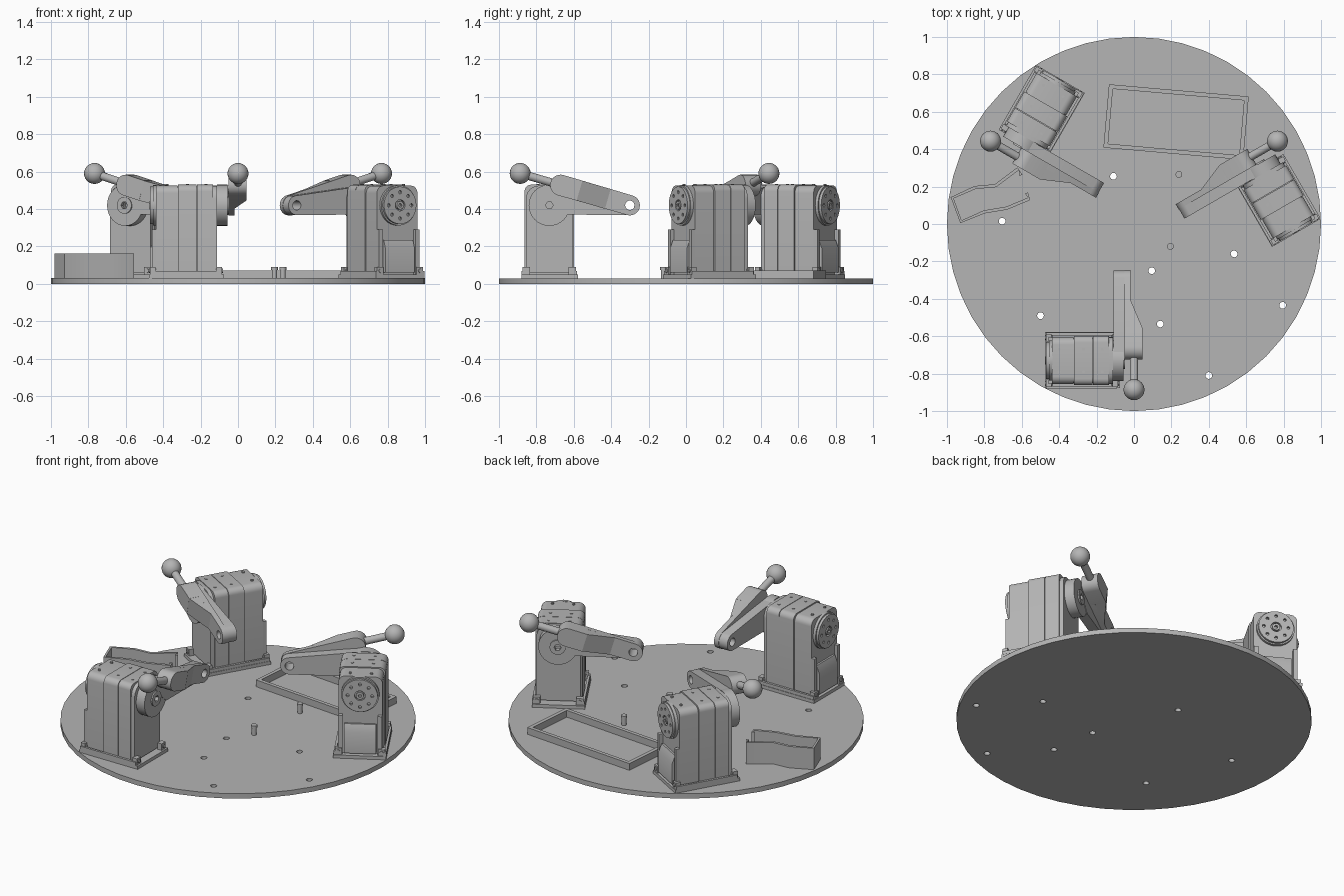
import bpy
import bmesh
from math import pi, cos, sin, radians
from mathutils import Matrix, Vector

if "Cube" in bpy.data.objects:
    bpy.data.objects.remove(bpy.data.objects["Cube"])

grey = bpy.data.materials.new("plain_grey")
grey.use_nodes = True
GREY = (0.46, 0.46, 0.46, 1)
grey.diffuse_color = GREY
grey.node_tree.nodes["Principled BSDF"].inputs["Base Color"].default_value = GREY


def frame(x_axis, y_axis, origin=(0, 0, 0)):
    x, y = Vector(x_axis), Vector(y_axis)
    m = Matrix((x, y, x.cross(y))).transposed().to_4x4()
    m.translation = origin
    return m


def add(name, mesh, matrix=Matrix(), smooth=True):
    mesh.materials.clear()
    mesh.materials.append(grey)
    if smooth:
        mesh.shade_smooth()
        mesh.set_sharp_from_angle(angle=radians(32))
    ob = bpy.data.objects.new(name, mesh)
    bpy.context.scene.collection.objects.link(ob)
    ob.matrix_world = matrix
    return ob


def plate(name, loops, low, high, matrix=Matrix()):
    """Filled outline, inner loops become holes, extruded from low to high."""
    curve = bpy.data.curves.new(name, "CURVE")
    curve.dimensions = "2D"
    curve.fill_mode = "BOTH"
    curve.extrude = (high - low) / 2
    for loop in loops:
        spline = curve.splines.new("POLY")
        spline.points.add(len(loop) - 1)
        for point, (x, y) in zip(spline.points, loop):
            point.co = (x, y, 0, 1)
        spline.use_cyclic_u = True
    temp = bpy.data.objects.new(name, curve)
    bpy.context.scene.collection.objects.link(temp)
    bpy.context.view_layer.update()
    mesh = bpy.data.meshes.new_from_object(temp)
    bpy.data.objects.remove(temp)
    mesh.transform(Matrix.Translation((0, 0, (low + high) / 2)))
    bm = bmesh.new()
    bm.from_mesh(mesh)
    bmesh.ops.remove_doubles(bm, verts=bm.verts, dist=1e-5)
    bmesh.ops.recalc_face_normals(bm, faces=bm.faces)
    bm.to_mesh(mesh)
    bm.free()
    return add(name, mesh, matrix)


def arc(cx, cy, r, start=0, end=360, n=24):
    full = end - start >= 360
    count = n if full else n + 1
    angles = [radians(start + (end - start) * i / n) for i in range(count)]
    return [(cx + r * cos(a), cy + r * sin(a)) for a in angles]


def rect(x0, x1, y0, y1):
    return [(x0, y0), (x1, y0), (x1, y1), (x0, y1)]


def ball(name, centre, r):
    bm = bmesh.new()
    bmesh.ops.create_uvsphere(bm, u_segments=24, v_segments=14, radius=r)
    mesh = bpy.data.meshes.new(name)
    bm.to_mesh(mesh)
    bm.free()
    return add(name, mesh, Matrix.Translation(centre))


# Round base with through holes
holes = [(-.11, .255), (-.705, .015), (.095, -.25), (.535, -.16),
         (.795, -.435), (.14, -.535), (.40, -.81), (-.5, -.49)]
base = [arc(0, 0, 1, n=48)] + [arc(x, y, .018, n=16) for x, y in holes]
plate("round_base", base, 0, .03)

# Two pegs, each with a collar
for i, (x, y) in enumerate([(.195, -.12), (.24, .265)]):
    plate(f"peg_{i}", [arc(x, y, .014, n=16)], .03, .09)
    plate(f"peg_collar_{i}", [arc(x, y, .018, n=16)], .075, .09)

# Low rectangular tray frame
tray = Matrix.Translation((.225, .545, 0)) @ Matrix.Rotation(radians(-5), 4, "Z")
plate("tray_frame", [rect(-.375, .375, -.17, .17), rect(-.352, .352, -.147, .147)],
      .03, .072, tray)

# Tall open holder: one bent strip of constant thickness
path = [(-.575, .165), (-.56, .135), (-.68, .085), (-.80, .065), (-.925, .012),
        (-.972, .14), (-.85, .195), (-.74, .205), (-.62, .295), (-.605, .26)]


def strip(points, width):
    left, right = [], []
    for i, p in enumerate(points):
        a, b = Vector(points[max(i - 1, 0)]), Vector(points[min(i + 1, len(points) - 1)])
        side = (b - a).normalized().orthogonal() * width / 2
        left.append(tuple(Vector(p) + side))
        right.append(tuple(Vector(p) - side))
    return left + right[::-1]


plate("open_holder", [strip(path, .017)], .03, .163)

# ---- One motor unit; profiles in the y-z plane extrude along x ----
SIDE = frame((0, 1, 0), (0, 0, 1))
PY, PZ = -.73, .42          # motor shaft
unit = []


def side_plate(name, loops, x0, x1):
    unit.append(plate(name, loops, x0, x1, SIDE))


def shell(w, top, r, bottom):
    return ([(PY - w, bottom), (PY + w, bottom)]
            + arc(PY + w - r, top - r, r, 0, 90, 6)
            + arc(PY - w + r, top - r, r, 90, 180, 6))


# Foot plate with raised rims and corner lugs
unit.append(plate("motor_foot", [rect(-.475, -.075, -.878, -.578)], .03, .05))
for s, label in ((-1, "outer"), (1, "inner")):
    y = PY + s * .142
    unit.append(plate(f"foot_rim_{label}", [rect(-.47, -.09, y - .007, y + .007)], .05, .07))
    for x, end in ((-.455, "rear"), (-.1, "front")):
        y = PY + s * .122
        unit.append(plate(f"lug_{end}_{label}", [rect(x - .015, x + .015, y - .02, y + .02)], .05, .09))
        side_plate(f"lug_screw_{end}_{label}", [arc(y, .07, .011, n=12)], x - .02, x + .02)

# Motor shell in sections separated by fine seams
side_plate("shell_rear", [shell(.125, .525, .04, .05)], -.438, -.323)
side_plate("shell_middle", [shell(.132, .53, .035, .05)], -.32, -.222)
side_plate("shell_front", [shell(.132, .53, .035, .05)], -.219, -.135)
side_plate("shell_face", [shell(.125, .525, .07, .06)], -.135, -.112)
side_plate("seam_core", [shell(.12, .52, .035, .05)], -.40, -.15)

# Rear idler disc with bolt circle, and stepped connector block below it
bolts = [arc(PY + .07 * cos(i * pi / 4), PZ + .07 * sin(i * pi / 4), .009, n=10) for i in range(8)]
side_plate("idler_rim", [arc(PY, PZ, .108, n=32)], -.455, -.435)
side_plate("idler_disc", [arc(PY, PZ, .1, n=32), arc(PY, PZ, .03)] + bolts, -.47, -.455)
side_plate("idler_screw", [arc(PY, PZ, .022, n=16), arc(PY, PZ, .01, n=6)], -.472, -.45)
unit.append(plate("connector_block", [[(-.43, .06), (-.468, .06), (-.468, .19), (-.45, .235), (-.43, .235)]],
                  PY - .09, PY + .09, frame((1, 0, 0), (0, 0, 1))))
unit[-1].data.transform(Matrix.Scale(-1, 4, (0, 0, 1)))
unit[-1].data.flip_normals()
for s, label in ((-1, "outer"), (1, "inner")):
    y = PY + s * .112
    unit.append(plate(f"rear_post_{label}", [rect(-.46, -.43, y - .012, y + .012)], .05, .29))

# Small screw caps on top of the shell
for x in (-.40, -.27, -.17):
    for s in (-1, 1):
        unit.append(plate("top_screw", [arc(x, PY + s * .06, .008, n=10)], .52, .533))

# Front hub and flat-bottomed lever
side_plate("drive_hub", [arc(PY, PZ, .11, n=32), arc(PY, PZ, .028)], -.112, -.055)
side_plate("hub_screw", [arc(PY, PZ, .045), arc(PY, PZ, .02, n=6)], -.07, -.047)
TY, TZ = -.30, .42          # lever tip
lever = arc(TY, TZ, .052, -90, 75, 12) + [(-.60, .51), (PY, .525), (PY, .46), (-.63, .37)]
side_plate("lever", [lever, arc(TY, TZ, .025)], -.11, -.052)

# Sloping arm, thickening towards the ball; u runs from tip to ball
tilt = radians(16.2)
u = Vector((0, -cos(tilt), sin(tilt)))
tip = Vector((0, TY, TZ))
ARM = frame(u, Vector((1, 0, 0)).cross(u), tip)
blade = arc(0, 0, .054, 90, 270, 12) + arc(.385, 0, .056, -90, 90, 12)
unit.append(plate("arm_blade", [blade, arc(0, 0, .025)], -.052, -.02, ARM))
block = [(.28, -.0555)] + arc(.385, 0, .056, -90, 90, 12) + [(.28, .0555)]
unit.append(plate("arm_block", [block], -.045, .045, ARM))
unit.append(plate("arm_wedge", [[(.12, -.021), (.281, .045), (.281, -.021)]],
                  -.055, .055, frame(u, (1, 0, 0), tip)))

# Rod and ball grip
ROD = frame((1, 0, 0), u.cross(Vector((1, 0, 0))), tip)
unit.append(plate("grip_rod", [arc(0, 0, .022)], .40, .60, ROD))
unit.append(ball("grip_ball", tip + u * .61, .056))

# Repeat the unit around the base
for ob in unit:
    name, matrix = ob.name, ob.matrix_world.copy()
    for angle, label in ((120, "left"), (240, "right")):
        twin = ob.copy()
        twin.name = f"{name}_{label}"
        bpy.context.scene.collection.objects.link(twin)
        twin.matrix_world = Matrix.Rotation(radians(angle), 4, "Z") @ matrix
    ob.name = f"{name}_front"
